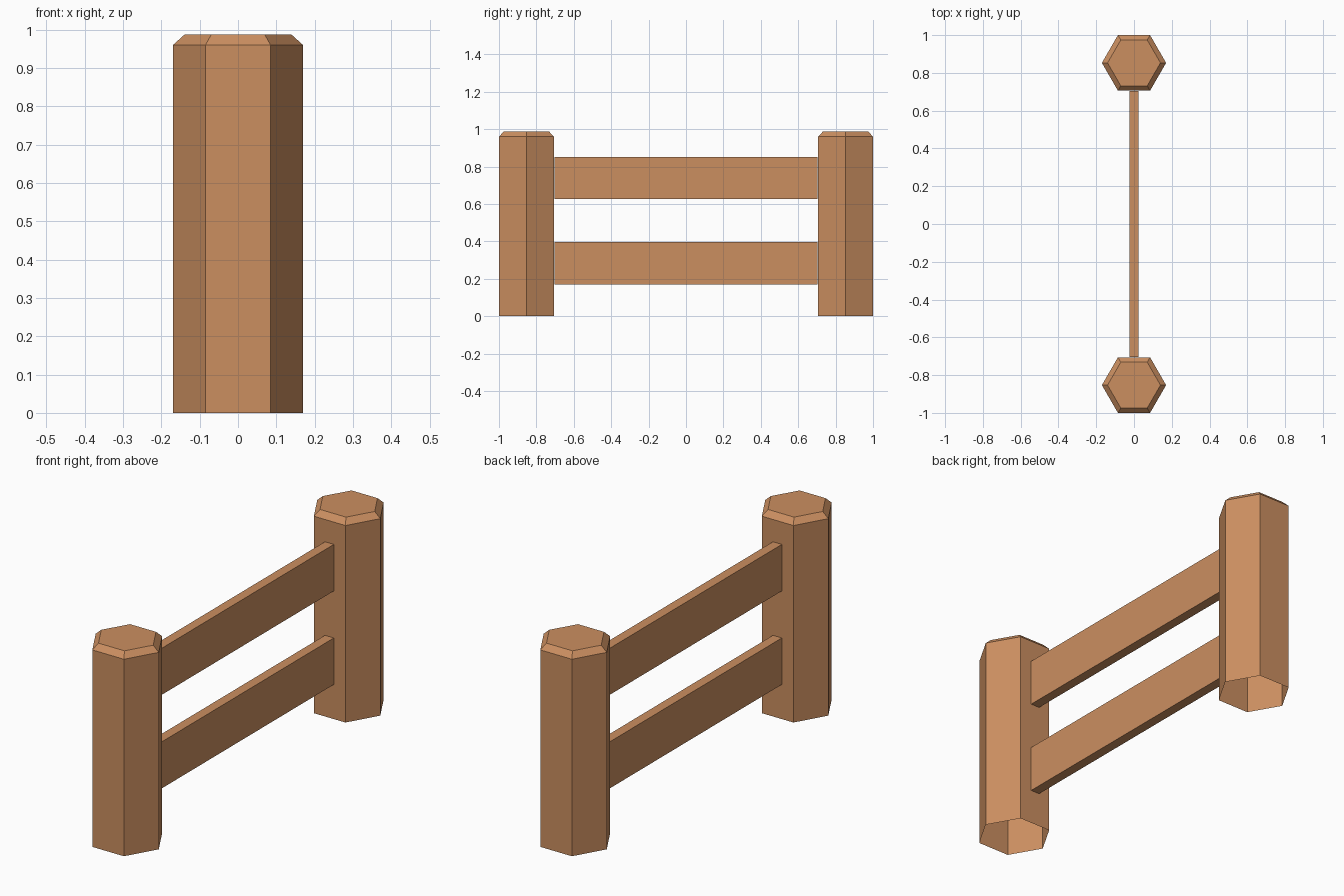
import bpy, bmesh, math
from mathutils import Vector

if "Cube" in bpy.data.objects:
    bpy.data.objects.remove(bpy.data.objects["Cube"])

wood = bpy.data.materials.new("warm wood")
wood.diffuse_color = (0.60, 0.275, 0.118, 1.0)
wood.use_nodes = True
wood.node_tree.nodes["Principled BSDF"].inputs["Base Color"].default_value = wood.diffuse_color


def finish(name, bm, location):
    mesh = bpy.data.meshes.new(name)
    bm.to_mesh(mesh)
    bm.free()
    mesh.materials.append(wood)
    obj = bpy.data.objects.new(name, mesh)
    obj.location = location
    bpy.context.collection.objects.link(obj)


def post(name, y):
    # Hexagonal shell, open underneath, with a bevelled top
    bm = bmesh.new()
    rings = []
    for radius, z in ((0.17, 0), (0.17, 0.96), (0.14, 0.987)):
        rings.append([bm.verts.new((radius * math.cos(i * math.pi / 3),
                                    radius * math.sin(i * math.pi / 3), z))
                      for i in range(6)])
    for low, high in zip(rings, rings[1:]):
        for i in range(6):
            j = (i + 1) % 6
            bm.faces.new((low[i], low[j], high[j], high[i]))
    bm.faces.new(rings[-1])
    finish(name, bm, (0, y, 0))


def rail(name, z):
    # Flat board between the posts, without hidden end faces
    bm = bmesh.new()
    bmesh.ops.create_cube(bm, size=1)
    bmesh.ops.scale(bm, vec=Vector((0.048, 1.408, 0.227)), verts=bm.verts)
    bm.normal_update()
    ends = [f for f in bm.faces if abs(f.normal.y) > 0.9]
    bmesh.ops.delete(bm, geom=ends, context='FACES_ONLY')
    finish(name, bm, (0, 0, z))


# Two end posts
post("front_post", -0.853)
post("back_post", 0.853)

# Two horizontal boards
rail("lower_rail", 0.283)
rail("upper_rail", 0.739)
